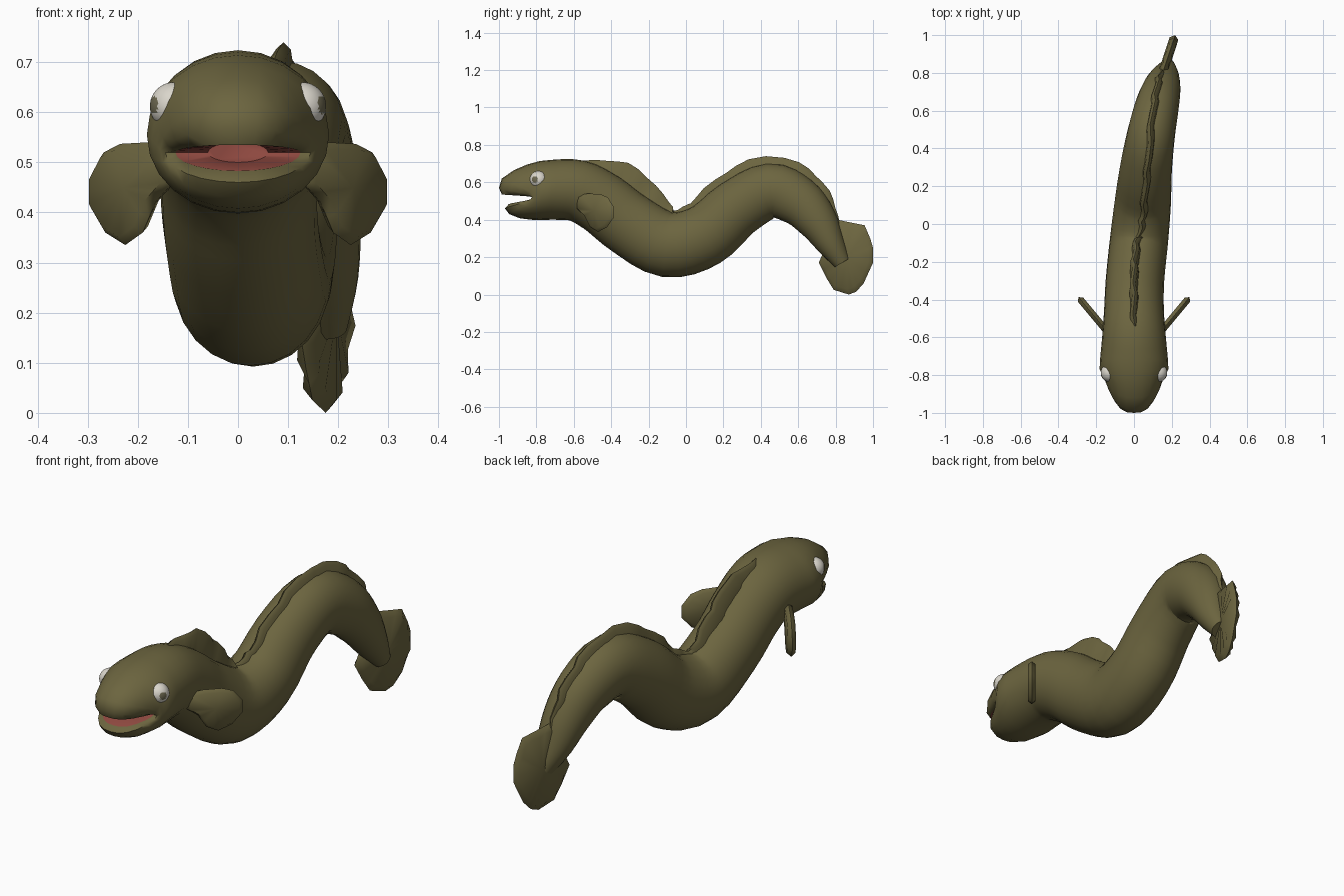
import bpy, bmesh, math
from mathutils import Vector

if "Cube" in bpy.data.objects:
    bpy.data.objects.remove(bpy.data.objects["Cube"], do_unlink=True)


def material(name, rgb):
    m = bpy.data.materials.new(name)
    m.use_nodes = True
    m.diffuse_color = (*rgb, 1)
    bsdf = m.node_tree.nodes["Principled BSDF"]
    bsdf.inputs["Base Color"].default_value = (*rgb, 1)
    bsdf.inputs["Roughness"].default_value = 0.8
    return m


OLIVE = material("olive skin", (0.150, 0.130, 0.050))
RED = material("mouth red", (0.27, 0.065, 0.05))
WHITE = material("eye white", (0.70, 0.67, 0.60))
PUPIL = material("pupil olive grey", (0.16, 0.145, 0.085))


def finish(bm, name, mats, angle=50):
    bmesh.ops.recalc_face_normals(bm, faces=bm.faces)
    me = bpy.data.meshes.new(name)
    bm.to_mesh(me)
    bm.free()
    for m in mats:
        me.materials.append(m)
    ob = bpy.data.objects.new(name, me)
    bpy.context.collection.objects.link(ob)
    bpy.ops.object.select_all(action="DESELECT")
    ob.select_set(True)
    bpy.context.view_layer.objects.active = ob
    bpy.ops.object.shade_smooth_by_angle(angle=math.radians(angle))
    return ob


def spline(pts, t):
    """Point on a smooth curve through pts; t counts control points."""
    i = min(int(t), len(pts) - 2)
    f = t - i
    a, b, c, d = (pts[max(0, min(len(pts) - 1, i + k))] for k in (-1, 0, 1, 2))
    return [0.5 * (2 * q + (r - p) * f + (2 * p - 5 * q + 4 * r - s) * f * f
                   + (3 * q - p - 3 * r + s) * f ** 3)
            for p, q, r, s in zip(a, b, c, d)]


# Body stations: x, y, z, half height, half width, dorsal fin height
STATIONS = [
    (0, -.72, .56, .16, .18, -.03), (0, -.58, .555, .165, .167, .0),
    (0, -.45, .49, .168, .158, .085), (.005, -.3, .375, .172, .155, .075),
    (.025, -.1, .267, .175, .155, .015), (.045, .1, .315, .168, .15, .02),
    (.06, .27, .46, .157, .14, .035), (.085, .45, .555, .148, .13, .04),
    (.115, .6, .5, .133, .12, .035), (.14, .7, .395, .11, .105, .015),
    (.16, .775, .27, .077, .08, -.02), (.178, .835, .17, .045, .04, -.03)]
STEPS = 4


def frame(t):
    x, y, z, h, w, fin = spline(STATIONS, t)
    p, q = spline(STATIONS, max(0, t - .1)), spline(STATIONS, min(len(STATIONS) - 1, t + .1))
    tangent = Vector((0, q[1] - p[1], q[2] - p[2])).normalized()
    up = Vector((0, -tangent.z, tangent.y))
    return Vector((x, y, z)), up, h, w, fin


# Head rings from mouth to neck: width, top z, top y, bottom z, bottom y, corner setback, corner z
HEAD = [
    (.06, .54, -.80, .50, -.80, 0, .52), (.125, .535, -.985, .483, -.948, .15, .52),
    (.145, .57, -1.0, .46, -.968, .16, .52), (.155, .62, -.985, .43, -.945, .15, .525),
    (.163, .665, -.92, .408, -.89, .10, .535), (.172, .695, -.85, .40, -.83, .05, .545),
    (.182, .714, -.78, .398, -.78, .01, .555)]
SIDES = 24


def head_ring(w, top, ytop, bottom, ybot, back, mid):
    ring = []
    for k in range(SIDES):
        a = 2 * math.pi * k / SIDES
        c, s = math.cos(a), math.sin(a)
        z = mid + s * (top - mid if s > 0 else mid - bottom)
        y = ytop + (ybot - ytop) * (1 - s) / 2 + back * abs(c) ** 3
        ring.append((w * c, y, z))
    return ring


def body_ring(t):
    o, up, h, w, _ = frame(t)
    return [o + Vector((w * math.cos(a), 0, 0)) + up * h * math.sin(a)
            for a in (2 * math.pi * k / SIDES for k in range(SIDES))]


# Head and body in one skin, with the mouth folded inward
bm = bmesh.new()
rings = [head_ring(*r) for r in HEAD]
rings += [body_ring(i / STEPS) for i in range((len(STATIONS) - 1) * STEPS + 1)]
loops = [[bm.verts.new(p) for p in r] for r in rings]
bm.faces.new(loops[0]).material_index = 1
bm.faces.new(loops[-1])
for i, (a, b) in enumerate(zip(loops, loops[1:])):
    for k in range(SIDES):
        n = (k + 1) % SIDES
        f = bm.faces.new((a[k], a[n], b[n], b[k]))
        f.material_index = 1 if i == 0 else 0
finish(bm, "body", [OLIVE, RED], 60)

# Dorsal fin: wavy ridge following the back
bm = bmesh.new()
loops = []
for i in range(2 * STEPS // 2, 10 * STEPS + 1):
    o, up, h, w, fin = frame(i / STEPS)
    side = Vector((1, 0, 0))
    wave = side * .007 * math.sin(i * 2.1)
    base, crest = o + up * (h - .05), o + up * (h + fin + .004 * math.sin(i * 1.7))
    loops.append([bm.verts.new(p) for p in (
        base - side * .025, crest - up * .015 - side * .015 + wave, crest + wave,
        crest - up * .015 + side * .015 + wave, base + side * .025)])
for a, b in zip(loops, loops[1:]):
    for k in range(5):
        n = (k + 1) % 5
        bm.faces.new((a[k], a[n], b[n], b[k]))
bm.faces.new(loops[0])
bm.faces.new(loops[-1])
finish(bm, "dorsal_fin", [OLIVE])


def fan_fin(name, outline, place, normal, thick, ripple):
    """Rounded fin: thin rim, thicker inside, optional ribs."""
    bm = bmesh.new()
    cu = sum(p[0] for p in outline) / len(outline)
    cv = sum(p[1] for p in outline) / len(outline)
    # halve the edges so that ribs can alternate
    pts = []
    for p, q in zip(outline, outline[1:] + outline[:1]):
        pts += [p, ((p[0] + q[0]) / 2, (p[1] + q[1]) / 2)]
    count = len(pts)
    normal = Vector(normal).normalized()
    rim = [bm.verts.new(place(u, v)) for u, v in pts]
    for s in (-1, 1):
        hub = bm.verts.new(place(cu, cv) + normal * s * thick)
        inner = []
        for k, (u, v) in enumerate(pts):
            t = thick * (1 - ripple * (k % 2))
            inner.append(bm.verts.new(
                place(cu + (u - cu) * .86, cv + (v - cv) * .86) + normal * s * t))
        for k in range(count):
            n = (k + 1) % count
            bm.faces.new((rim[k], rim[n], inner[n], inner[k]))
            bm.faces.new((inner[k], inner[n], hub))
    return finish(bm, name, [OLIVE], 60)


# Pectoral fins, swept back on both sides
PECTORAL = [(.13, .53), (.18, .54), (.235, .537), (.268, .52), (.294, .47), (.294, .41),
            (.265, .36), (.225, .335), (.19, .36), (.165, .42), (.13, .46)]
for side, label in ((1, "left"), (-1, "right")):
    fan_fin(label + "_pectoral_fin", PECTORAL,
            lambda u, v: Vector((side * u, -.56 + (u - .15) * 1.2, v)),
            (side * .77, -.64, 0), .018, 0)

# Tail fin
TAIL = [(.81, .40), (.88, .385), (.955, .37), (.985, .30), (1.0, .25), (1.0, .17), (.95, .06),
        (.91, .015), (.87, 0), (.79, .025), (.75, .09), (.71, .17), (.74, .24), (.78, .32)]
fan_fin("tail_fin", TAIL, lambda u, v: Vector((.175 + (u - .87) * .33, u, v)),
        (1, -.33, 0), .024, .35)

# Eyes with a pupil facing outward and slightly forward
for side, label in ((1, "left"), (-1, "right")):
    bm = bmesh.new()
    bmesh.ops.create_icosphere(bm, subdivisions=4, radius=1)
    gaze = Vector((side * .88, -.45, .05)).normalized()
    for f in bm.faces:
        f.material_index = 1 if f.calc_center_median().normalized().dot(gaze) > .93 else 0
    for v in bm.verts:
        v.co = Vector((side * .128, -.788, .612)) + v.co * .048
    finish(bm, label + "_eye", [WHITE, PUPIL])
